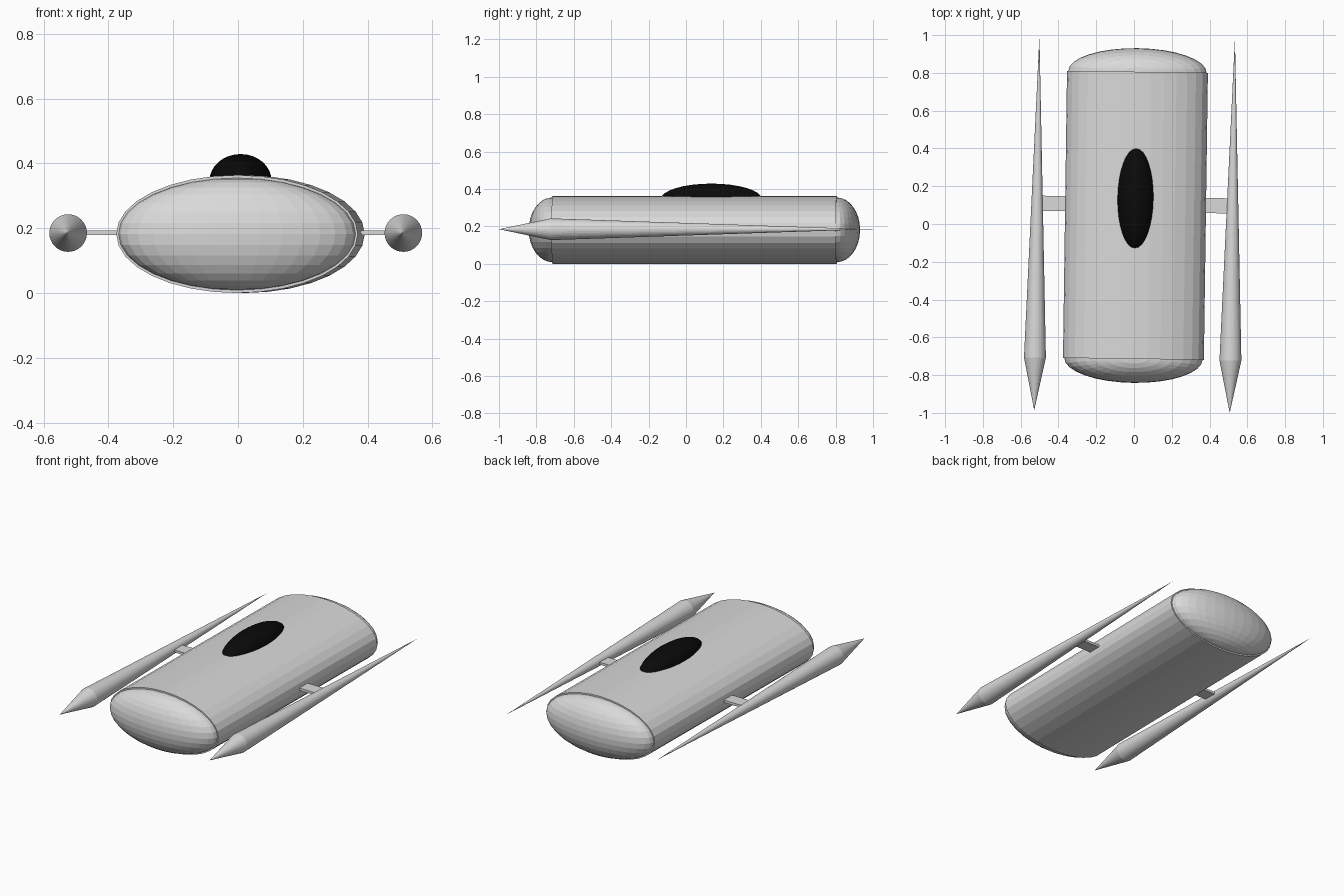
import bpy, bmesh, math
from mathutils import Matrix, Vector

if "Cube" in bpy.data.objects:
    bpy.data.objects.remove(bpy.data.objects["Cube"])


def material(name, rgb):
    m = bpy.data.materials.new(name)
    m.diffuse_color = (*rgb, 1)
    m.use_nodes = True
    m.node_tree.nodes["Principled BSDF"].inputs["Base Color"].default_value = m.diffuse_color
    return m


GREY = material("light grey hull", (0.7, 0.7, 0.7))
BLACK = material("black canopy", (0.003, 0.003, 0.003))

# The whole craft is turned very slightly about the vertical axis
YAW = Matrix.Rotation(math.radians(-0.8), 4, 'Z')
ALONG_Y = Matrix.Rotation(math.radians(-90), 4, 'X')  # local +z becomes +y


def finish(name, bm, mat):
    bm.transform(YAW)
    bmesh.ops.recalc_face_normals(bm, faces=bm.faces[:])
    mesh = bpy.data.meshes.new(name)
    bm.to_mesh(mesh)
    bm.free()
    mesh.materials.append(mat)
    bpy.context.collection.objects.link(bpy.data.objects.new(name, mesh))


def place(centre, size):
    return Matrix.Translation(Vector(centre)) @ Matrix.Diagonal((*size, 1))


def ellipsoid(name, centre, radii, mat):
    bm = bmesh.new()
    bmesh.ops.create_uvsphere(bm, u_segments=32, v_segments=16, radius=1,
                              matrix=place(centre, radii))
    finish(name, bm, mat)


def add_cone(bm, x, z, y0, y1, r0, r1):
    # Open cone running along y from y0 to y1
    m = Matrix.Translation((x, (y0 + y1) / 2, z)) @ ALONG_Y
    bmesh.ops.create_cone(bm, cap_ends=False, segments=32, radius1=r0,
                          radius2=r1, depth=y1 - y0, matrix=m)


FRONT, BACK, CX, CZ = -0.714, 0.806, 0.007, 0.182

# Oval hull tube
bm = bmesh.new()
bmesh.ops.create_cone(bm, cap_ends=True, segments=32, radius1=1, radius2=1,
                      depth=BACK - FRONT,
                      matrix=place((CX, (FRONT + BACK) / 2, CZ), (0.373, 1, 0.182)) @ ALONG_Y)
finish("hull", bm, GREY)

# Rounded hull ends, slightly inset from the tube rim
ellipsoid("front_cap", (CX, FRONT, CZ), (0.366, 0.127, 0.173), GREY)
ellipsoid("rear_cap", (CX, BACK, CZ), (0.366, 0.125, 0.173), GREY)

# Canopy
ellipsoid("canopy", (0.006, 0.136, 0.346), (0.096, 0.27, 0.083), BLACK)

# Spindle-shaped side pods: short nose cone and long tapering tail
for side, s in (("left", -1), ("right", 1)):
    bm = bmesh.new()
    x, z = 0.003 + s * 0.5175, 0.185
    add_cone(bm, x, z, -0.993, -0.715, 0, 0.058)
    add_cone(bm, x, z, -0.715, 0.993, 0.058, 0)
    bmesh.ops.remove_doubles(bm, verts=bm.verts[:], dist=1e-4)
    finish(side + "_pod", bm, GREY)

# Thin strut joining both pods through the hull
bm = bmesh.new()
bmesh.ops.create_cube(bm, size=1, matrix=place((0.003, 0.103, 0.186), (1.0, 0.08, 0.015)))
finish("strut", bm, GREY)
